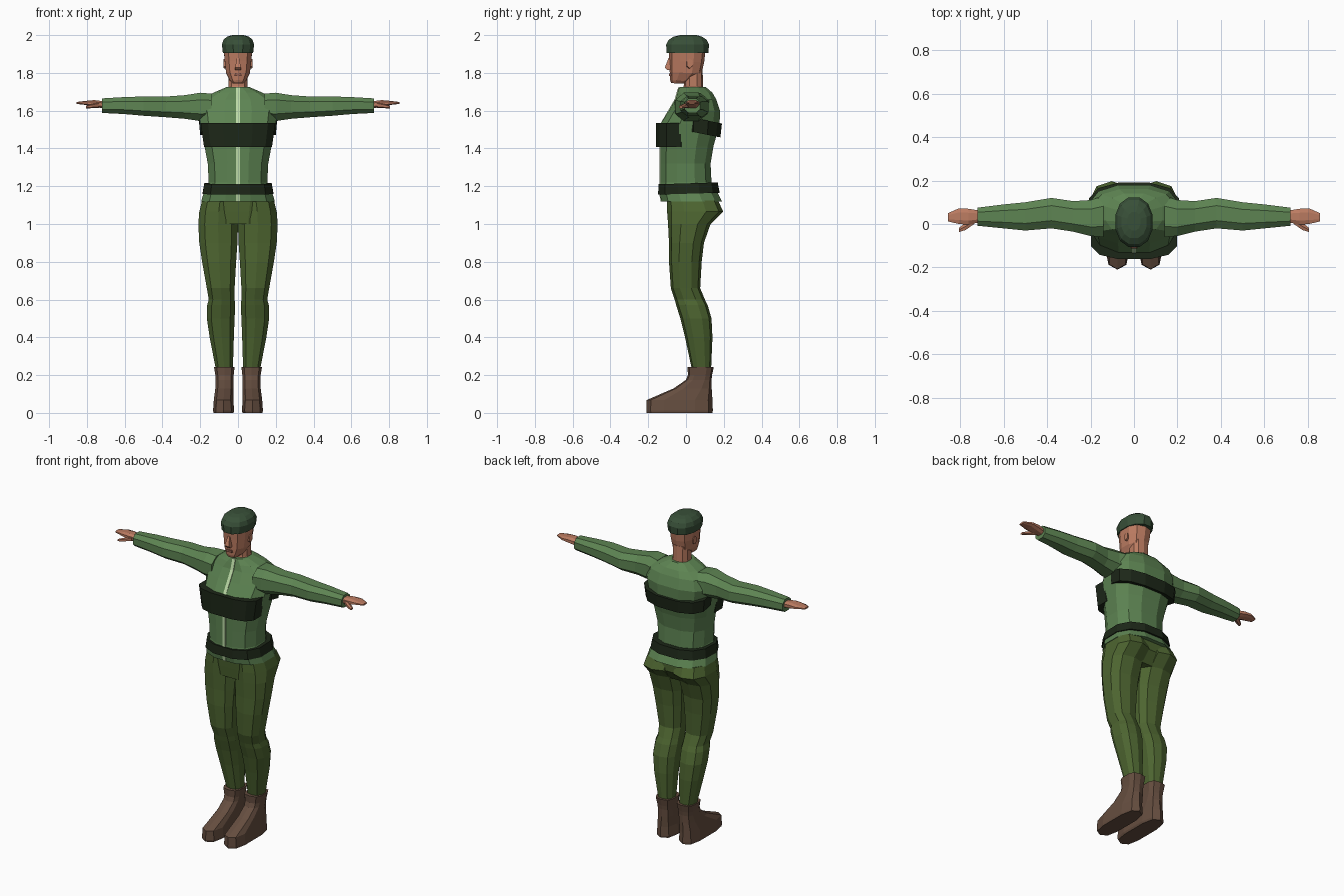
import bpy, bmesh, math


def material(name, rgb):
    m = bpy.data.materials.new(name)
    m.diffuse_color = (*rgb, 1)
    return m


JACKET = material("jacket_green", (0.11, 0.23, 0.085))
TROUSER = material("trouser_green", (0.075, 0.13, 0.03))
DARK = material("webbing_dark", (0.012, 0.02, 0.009))
SKIN = material("skin", (0.50, 0.20, 0.12))
LIP = material("lip", (0.30, 0.12, 0.085))
BOOT = material("boot_brown", (0.13, 0.075, 0.05))
CAP = material("cap_green", (0.04, 0.08, 0.04))
ZIP = material("zip_pale", (0.50, 0.70, 0.38))


def section(n, e, a0, a1, b0, b1):
    """Superellipse polygon with n sides stretched to fill a box."""
    pts = []
    for i in range(n):
        t = 2 * math.pi * (i + 0.5) / n
        c, s = math.cos(t), math.sin(t)
        pts.append((math.copysign(abs(c) ** e, c), math.copysign(abs(s) ** e, s)))
    ma = max(p[0] for p in pts)
    mb = max(p[1] for p in pts)
    return [((a0 + a1) / 2 + p / ma * (a1 - a0) / 2,
             (b0 + b1) / 2 + q / mb * (b1 - b0) / 2) for p, q in pts]


def loft(name, mat, rings, n=12, e=0.8, axis="z", tilt=0.0, mirror=False):
    """Rings are (position, a0, a1, b0, b1): z with x,y or x with y,z."""
    bm = bmesh.new()
    loops = []
    for pos, *box in rings:
        loop = []
        for a, b in section(n, e, *box):
            co = (a, b, pos + tilt * b) if axis == "z" else (pos, a, b)
            loop.append(bm.verts.new(co))
        loops.append(loop)
    for lo, hi in zip(loops, loops[1:]):
        for i in range(n):
            j = (i + 1) % n
            bm.faces.new((lo[i], lo[j], hi[j], hi[i]))
    bm.faces.new(loops[0])
    bm.faces.new(loops[-1])
    bmesh.ops.recalc_face_normals(bm, faces=bm.faces)
    me = bpy.data.meshes.new(name)
    bm.to_mesh(me)
    bm.free()
    me.materials.append(mat)
    ob = bpy.data.objects.new(name, me)
    bpy.context.collection.objects.link(ob)
    if mirror:
        ob.modifiers.new("mirror", "MIRROR").use_mirror_merge = False
    return ob


def centred(rows):
    """(z, half width, y0, y1) rows to full rings."""
    return [(z, -w, w, y0, y1) for z, w, y0, y1 in rows]


# Jacket body
loft("jacket", JACKET, centred([
    (1.12, .195, -.13, .19), (1.17, .18, -.14, .165), (1.22, .155, -.135, .135),
    (1.32, .16, -.135, .13), (1.41, .177, -.135, .145), (1.53, .2, -.135, .178),
    (1.60, .21, -.09, .18), (1.66, .19, -.055, .16), (1.695, .13, -.045, .14),
    (1.725, .06, -.035, .105)]))

# Zip strip, below and above the chest band
loft("zip_lower", ZIP, centred([
    (1.12, .01, -.134, -.1), (1.17, .01, -.144, -.1), (1.22, .01, -.14, -.1),
    (1.42, .01, -.14, -.1)]), n=4)
loft("zip_upper", ZIP, centred([
    (1.52, .01, -.142, -.08), (1.60, .01, -.095, -.05), (1.66, .01, -.06, -.02),
    (1.695, .01, -.05, -.01), (1.722, .01, -.041, 0)]), n=4)

# Belt, chest pouch and back strap
loft("belt", DARK, centred([(1.16, .188, -.148, .178), (1.215, .178, -.145, .168)]),
     tilt=0.03)
loft("chest_pouch", DARK, centred([(1.408, .18, -.16, .03), (1.535, .198, -.16, .03)]),
     e=0.7)
loft("back_strap", DARK, centred([(1.495, .2, -.03, .182), (1.57, .207, -.03, .19)]),
     tilt=-0.2)

# Sleeves
loft("sleeve", JACKET, [
    (.14, -.06, .13, 1.55, 1.69), (.20, -.055, .11, 1.545, 1.695),
    (.28, -.035, .105, 1.557, 1.682), (.38, -.02, .12, 1.565, 1.675),
    (.50, -.03, .10, 1.573, 1.675), (.60, -.02, .09, 1.582, 1.672),
    (.72, -.008, .075, 1.588, 1.665)], n=8, axis="x", mirror=True)

# Hands and thumbs
loft("hand", SKIN, [
    (.70, .01, .06, 1.61, 1.648), (.76, -.003, .07, 1.62, 1.656),
    (.805, 0, .072, 1.63, 1.652), (.855, .012, .05, 1.636, 1.646)],
    n=8, axis="x", mirror=True)
loft("thumb", SKIN, [
    (.735, 0, .03, 1.615, 1.645), (.775, -.028, .005, 1.613, 1.635),
    (.805, -.037, -.018, 1.612, 1.626)], n=6, axis="x", mirror=True)

# Trousers
loft("trouser_seat", TROUSER, centred([
    (1.0, .15, -.088, .115), (1.065, .17, -.095, .165), (1.125, .185, -.1, .165)]))
loft("trouser_leg", TROUSER, [
    (.235, .027, .118, .03, .133), (.40, .022, .15, -.005, .14),
    (.50, .018, .165, -.03, .135), (.57, .015, .163, -.052, .115),
    (.60, .018, .155, -.06, .10), (.66, .018, .165, -.08, .075),
    (.80, .01, .19, -.09, .083), (.90, .003, .205, -.09, .095),
    (1.0, 0, .21, -.095, .13), (1.065, 0, .205, -.1, .197),
    (1.125, 0, .19, -.1, .17)], n=10, mirror=True)

# Boots
loft("boot", BOOT, [
    (0, .025, .13, -.208, .14), (.012, .02, .132, -.21, .142),
    (.068, .025, .128, -.208, .14), (.13, .025, .12, -.065, .136),
    (.175, .025, .118, 0, .135), (.20, .023, .12, .01, .138),
    (.243, .018, .127, .008, .147)], n=10, e=0.65, mirror=True)

# Neck and head
loft("neck", SKIN, centred([
    (1.68, .058, -.03, .1), (1.73, .05, -.012, .09), (1.82, .05, -.01, .088)]), n=10)
loft("head", SKIN, centred([
    (1.742, .028, -.078, -.01), (1.757, .042, -.084, .03), (1.80, .063, -.086, .082),
    (1.86, .07, -.088, .096), (1.93, .076, -.092, .104)]), n=10, tilt=-0.05)
loft("nose", SKIN, centred([
    (1.815, .016, -.1, -.07), (1.828, .015, -.112, -.07), (1.88, .006, -.092, -.07)]),
    n=4)
loft("mouth", LIP, centred([(1.783, .02, -.091, -.07), (1.796, .016, -.091, -.07)]), n=4)
loft("ear", SKIN, [(.058, .0, .03, 1.82, 1.87), (.076, .006, .034, 1.825, 1.875)],
     n=6, axis="x", mirror=True)

# Cap
loft("cap", CAP, centred([
    (1.905, .08, -.103, .118), (1.95, .085, -.105, .122), (1.975, .077, -.092, .11),
    (1.992, .058, -.065, .085), (2.0, .03, -.03, .055)]), e=0.9)
